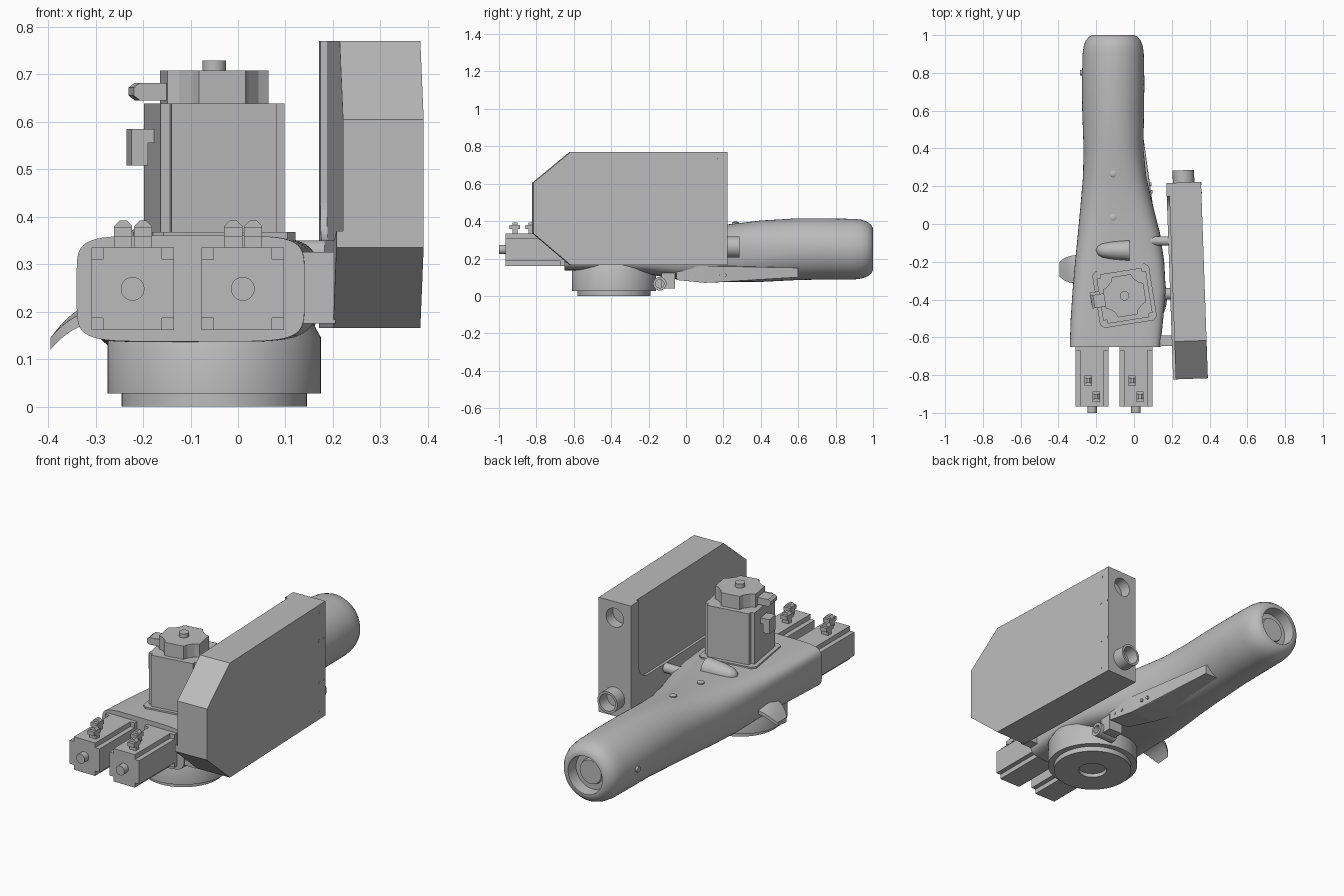
import bpy, bmesh, math
from mathutils import Vector, Matrix

cube = bpy.data.objects.get("Cube")
if cube:
    bpy.data.objects.remove(cube)

grey = bpy.data.materials.new("metal_grey")
grey.use_nodes = True
grey.diffuse_color = (0.5, 0.5, 0.5, 1)
grey.node_tree.nodes["Principled BSDF"].inputs["Base Color"].default_value = (0.5, 0.5, 0.5, 1)


def finish(name, bm, smooth=True):
    bmesh.ops.recalc_face_normals(bm, faces=bm.faces)
    me = bpy.data.meshes.new(name)
    bm.to_mesh(me)
    bm.free()
    ob = bpy.data.objects.new(name, me)
    bpy.context.collection.objects.link(ob)
    me.materials.append(grey)
    bpy.ops.object.select_all(action='DESELECT')
    ob.select_set(True)
    bpy.context.view_layer.objects.active = ob
    if smooth:
        bpy.ops.object.shade_smooth_by_angle(angle=math.radians(35))
    return ob


def loft(name, rings, smooth=True):
    """Skin a list of equal-length point rings and cap both ends."""
    bm = bmesh.new()
    loops = [[bm.verts.new(p) for p in ring] for ring in rings]
    n = len(loops[0])
    for a, b in zip(loops, loops[1:]):
        for i in range(n):
            j = (i + 1) % n
            bm.faces.new((a[i], a[j], b[j], b[i]))
    bm.faces.new(loops[0])
    bm.faces.new(loops[-1])
    return finish(name, bm, smooth)


def place(axis, u, v, w):
    return {"x": (w, u, v), "y": (u, w, v), "z": (u, v, w)}[axis]


def prism(name, outline, axis, lo, hi):
    return loft(name, [[place(axis, u, v, w) for u, v in outline] for w in (lo, hi)], False)


def lathe(name, axis, cu, cv, profile, n=48):
    """Turn (radius, height) pairs around an axis through cu, cv."""
    angles = [math.tau * i / n for i in range(n)]
    return loft(name, [[place(axis, cu + r * math.cos(a), cv + r * math.sin(a), h)
                        for a in angles] for r, h in profile])


def box(name, x, y, z):
    return prism(name, [(x[0], y[0]), (x[1], y[0]), (x[1], y[1]), (x[0], y[1])], "z", *z)


def plus(h, c):
    """Square outline of half size h with square notches c in its corners."""
    k = h - c
    quarter = [(h, -k), (h, k), (k, k)]
    out = []
    for i in range(4):
        m = Matrix.Rotation(i * math.pi / 2, 2)
        out += [tuple(m @ Vector(p)) for p in quarter]
    return out


def superellipse(y, x0, x1, z0, z1, power, n=64):
    cx, cz, hw, hh = (x0 + x1) / 2, (z0 + z1) / 2, (x1 - x0) / 2, (z1 - z0) / 2
    ring = []
    for i in range(n):
        c, s = math.cos(math.tau * i / n), math.sin(math.tau * i / n)
        ring.append((cx + hw * math.copysign(abs(c) ** (2 / power), c), y,
                     cz + hh * math.copysign(abs(s) ** (2 / power), s)))
    return ring


# Arm housing: boxy front blending into a round tube with a recessed end
sections = [(-0.65, -0.34, 0.14, 0.137, 0.36, 6), (-0.5, -0.335, 0.155, 0.135, 0.36, 5.5),
            (-0.35, -0.325, 0.168, 0.13, 0.36, 5), (-0.2, -0.312, 0.16, 0.115, 0.362, 4.2),
            (-0.05, -0.297, 0.138, 0.09, 0.366, 3.5), (0.1, -0.283, 0.1, 0.078, 0.372, 2.9),
            (0.25, -0.27, 0.065, 0.075, 0.385, 2.5), (0.4, -0.267, 0.05, 0.075, 0.403, 2.2),
            (0.6, -0.274, 0.053, 0.085, 0.415, 2), (0.75, -0.276, 0.055, 0.088, 0.414, 2)]
rings = [superellipse(*s) for s in sections]
for y, r in [(0.9, 0.162), (0.94, 0.157), (0.97, 0.146), (0.99, 0.13), (1, 0.112), (1, 0.1),
             (0.94, 0.095), (0.94, 0.066), (0.955, 0.062)]:
    rings.append(superellipse(y, -0.11 - r, -0.11 + r, 0.25 - r, 0.25 + r, 2))
loft("arm_housing", rings)

# Round base flange with a shallow centre bore
lathe("base_flange", "z", -0.05, -0.385,
      [(0.07, 0.02), (0.07, 0), (0.195, 0), (0.195, 0.027), (0.225, 0.027),
       (0.225, 0.145), (0.2, 0.19)], 64)

# Wedge rib under the arm
bm = bmesh.new()
for y, x0, x1, z0, z1 in [(-0.05, 0, 0.115, 0.085, 0.155), (0.1, -0.05, 0.1, 0.07, 0.16),
                          (0.22, -0.1, 0.08, 0.075, 0.16), (0.6, -0.1, 0.03, 0.1, 0.15)]:
    for x in (x0, x1):
        for z in (z0, z1):
            bm.verts.new((x, y, z))
bmesh.ops.convex_hull(bm, input=bm.verts)
finish("arm_rib", bm, False)
for i, y in enumerate((-0.02, 0.03, 0.17, 0.21)):
    lathe(f"rib_screw_{i}", "x", y, 0.11, [(0.009, 0.05), (0.009, 0.114 - 0.1 * max(y, 0))], 12)

# Main motor, turned slightly about its own axis
turn = (Matrix.Translation((-0.05, -0.38, 0)) @ Matrix.Rotation(math.radians(9), 4, 'Z'))
h = 0.132
plate = [(h + 0.02, -h), (h + 0.02, h), (h, h + 0.02), (-h, h + 0.02),
         (-h - 0.02, h), (-h - 0.02, -h), (-h, -h - 0.02), (h, -h - 0.02)]
cap = []
for i in range(4):
    m = Matrix.Rotation(i * math.pi / 2, 2)
    cap += [tuple(m @ Vector(p)) for p in ((0.108, -0.05), (0.108, 0.05), (0.085, 0.06), (0.06, 0.085))]
motor = [prism("motor_mount", plate, "z", 0.34, 0.368),
         prism("motor_body", plus(h, 0.02), "z", 0.35, 0.638),
         prism("motor_cap", cap, "z", 0.638, 0.708),
         lathe("motor_knob", "z", 0, 0, [(0.025, 0.7), (0.025, 0.729)], 24),
         box("motor_plug_arm", (-0.18, -0.12), (-0.02, 0.045), (0.555, 0.585)),
         box("motor_plug_drop", (-0.18, -0.145), (-0.02, 0.045), (0.508, 0.585)),
         prism("encoder_plug", [(-0.178, 0.655), (-0.165, 0.645), (-0.1, 0.645),
                                (-0.1, 0.682), (-0.165, 0.682), (-0.178, 0.672)], "y", -0.04, 0.03)]
for ob in motor:
    ob.matrix_world = turn @ ob.matrix_world

# Pair of small front motors
for side, cx in (("right", -0.222), ("left", 0.01)):
    cz = 0.248
    prism(f"{side}_wrist_motor", [(cx + u, cz + v) for u, v in plus(0.087, 0.025)], "y", -0.965, -0.64)
    box(f"{side}_wrist_motor_flange", (cx - 0.087, cx + 0.087), (-0.67, -0.64), (cz - 0.087, cz + 0.087))
    lathe(f"{side}_wrist_shaft", "y", cx, cz, [(0.025, -0.96), (0.025, -1)], 24)
    for i, (dx, y) in enumerate(((-0.02, -0.83), (0.022, -0.915))):
        x = cx + dx
        prism(f"{side}_wrist_plug_{i}", [(x - 0.019, 0.32), (x + 0.019, 0.32), (x + 0.019, 0.38),
                                         (x + 0.007, 0.392), (x - 0.007, 0.392), (x - 0.019, 0.38)],
              "y", y - 0.012, y + 0.015)
        box(f"{side}_wrist_plug_lip_{i}", (x - 0.019, x + 0.019), (y - 0.028, y + 0.028), (0.357, 0.378))

# Control cabinet, with a shallow inner recess and a round port
side_profile = [(0.22, 0.165), (0.22, 0.77), (-0.62, 0.77), (-0.82, 0.605), (-0.82, 0.335), (-0.62, 0.165)]
tilt = Matrix.Translation((0.281, -0.3, 0)) @ Matrix.Rotation(math.radians(2), 4, 'Z') @ Matrix.Translation((0, 0.3, 0))
cabinet = prism("control_cabinet", side_profile, "x", -0.092, 0.092)
corner = [(0.07 + 0.08 * math.cos(a), 0.43 + 0.08 * math.sin(a))
          for a in [-math.pi / 2 * i / 8 for i in range(9)]]
recess = prism("recess_cutter", [(0.15, 0.9)] + corner + [(-0.7, 0.35), (-1, 0.4), (-1, 0.9)], "x", -0.2, -0.078)
port = lathe("port_cutter", "y", 0, 0.685, [(0.05, 0.16), (0.05, 0.3)])
for cutter in (recess, port):
    cutter.hide_render = True
    cutter.hide_set(True)
    mod = cabinet.modifiers.new("cut", 'BOOLEAN')
    mod.operation = 'DIFFERENCE'
    mod.object = cutter
    mod.solver = 'EXACT'
fittings = [cabinet, recess, port,
            lathe("cabinet_pipe", "y", 0, 0.262, [(0.045, 0.2), (0.045, 0.285), (0.057, 0.285), (0.057, 0.2)])]
for i, (y, z) in enumerate(((0.17, 0.73), (0.165, 0.58), (0.21, 0.58), (0.165, 0.36), (0.21, 0.36), (0.165, 0.205))):
    fittings.append(lathe(f"cabinet_screw_{i}", "x", y, z, [(0.007, 0.08), (0.007, 0.094)], 10))
for ob in fittings:
    ob.matrix_world = tilt @ ob.matrix_world

# Standoffs between arm and cabinet
lathe("rear_standoff", "x", -0.09, 0.325, [(0.025, 0.08), (0.025, 0.2)], 24)
lathe("middle_standoff", "x", -0.37, 0.25, [(0.03, 0.13), (0.03, 0.2)], 24)
box("front_standoff", (0.12, 0.205), (-0.645, -0.59), (0.175, 0.325))

# Cable scoop on top, cowl on the side, and a fitting below
scoop = lathe("cable_scoop", "x", -0.14, 0.36,
              [(0.004, -0.2), (0.024, -0.19), (0.036, -0.17), (0.046, -0.12), (0.054, -0.025),
               (0.044, -0.025), (0.035, -0.12)], 32)
cowl = []
for i in range(9):
    t = i / 8
    x, z = -0.3 - 0.095 * t, 0.2 - 0.055 * t ** 2
    w = 0.075 * math.sqrt(1 - 0.75 * t * t)
    cowl.append([(x, -0.24 - w, z - 0.025), (x, -0.24 + w, z - 0.018),
                 (x, -0.24 + w, z), (x, -0.24, z + 0.02 * (1 - t)), (x, -0.24 - w, z)])
loft("side_cowl", cowl)
lathe("lower_fitting", "x", -0.14, 0.065, [(0.03, 0.02), (0.036, 0.02), (0.036, 0.13), (0.022, 0.13), (0.022, 0.1)], 24)
box("lower_fitting_block", (0.03, 0.11), (-0.13, -0.06), (0.04, 0.14))

# Bolts on the arm
for i, (y, z) in enumerate(((0.265, 0.385), (0.035, 0.368))):
    lathe(f"arm_bolt_{i}", "z", -0.11, y, [(0.018, z - 0.03), (0.018, z + 0.008), (0.01, z + 0.012)], 16)
lathe("side_bolt", "x", 0.8, 0.25, [(0.015, -0.25), (0.015, -0.285)], 16)
